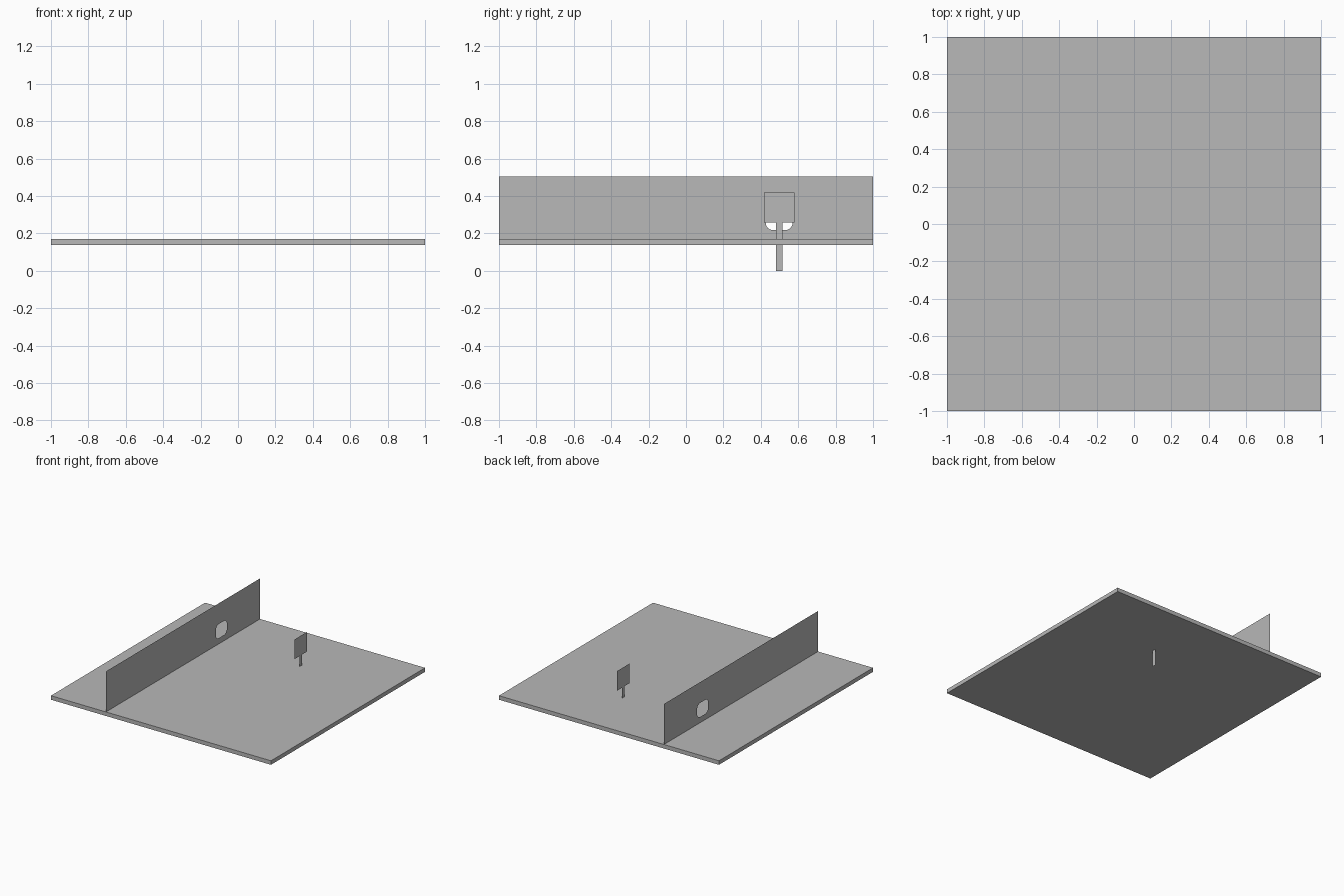
import bpy, bmesh, math

if "Cube" in bpy.data.objects:
    bpy.data.objects.remove(bpy.data.objects["Cube"])

grey = bpy.data.materials.new("plain grey")
grey.diffuse_color = (0.48, 0.48, 0.48, 1)
grey.use_nodes = True
grey.node_tree.nodes["Principled BSDF"].inputs["Base Color"].default_value = grey.diffuse_color


def finish(name, bm):
    mesh = bpy.data.meshes.new(name)
    bm.to_mesh(mesh)
    bm.free()
    mesh.materials.append(grey)
    obj = bpy.data.objects.new(name, mesh)
    bpy.context.collection.objects.link(obj)
    return obj


def rect(y0, y1, z0, z1):
    return [(y0, z0), (y1, z0), (y1, z1), (y0, z1)]


def rounded_rect(y0, y1, z0, z1, r, steps=6):
    pts = []
    corners = [(y1 - r, z1 - r), (y0 + r, z1 - r), (y0 + r, z0 + r), (y1 - r, z0 + r)]
    for i, (cy, cz) in enumerate(corners):
        for s in range(steps + 1):
            a = math.radians(90 * (i + s / steps))
            pts.append((cy + r * math.cos(a), cz + r * math.sin(a)))
    return pts


def sheet(name, x, *loops):
    """Thin upright sheet facing x; loops after the first are openings."""
    bm = bmesh.new()
    edges = []
    for pts in loops:
        vs = [bm.verts.new((x, y, z)) for y, z in pts]
        edges += [bm.edges.new((vs[i - 1], vs[i])) for i in range(len(vs))]
    bmesh.ops.triangle_fill(bm, edges=edges, use_beauty=True, normal=(1, 0, 0))
    return finish(name, bm)


# Square base board
bm = bmesh.new()
bmesh.ops.create_cube(bm, size=1)
bmesh.ops.scale(bm, vec=(2, 2, 0.033), verts=bm.verts)
bmesh.ops.translate(bm, vec=(0, 0, 0.1535), verts=bm.verts)
finish("base_board", bm)

# Upright screen with a small rounded opening
sheet("upright_screen", -0.5, rect(-1, 1, 0.14, 0.503),
      rounded_rect(0.426, 0.57, 0.217, 0.333, 0.04))

# Small square panel on a narrow stem that passes through the board
sheet("small_panel", 0.223, rect(0.417, 0.58, 0.257, 0.418))
sheet("panel_stem", 0.223, rect(0.482, 0.515, 0, 0.257))
